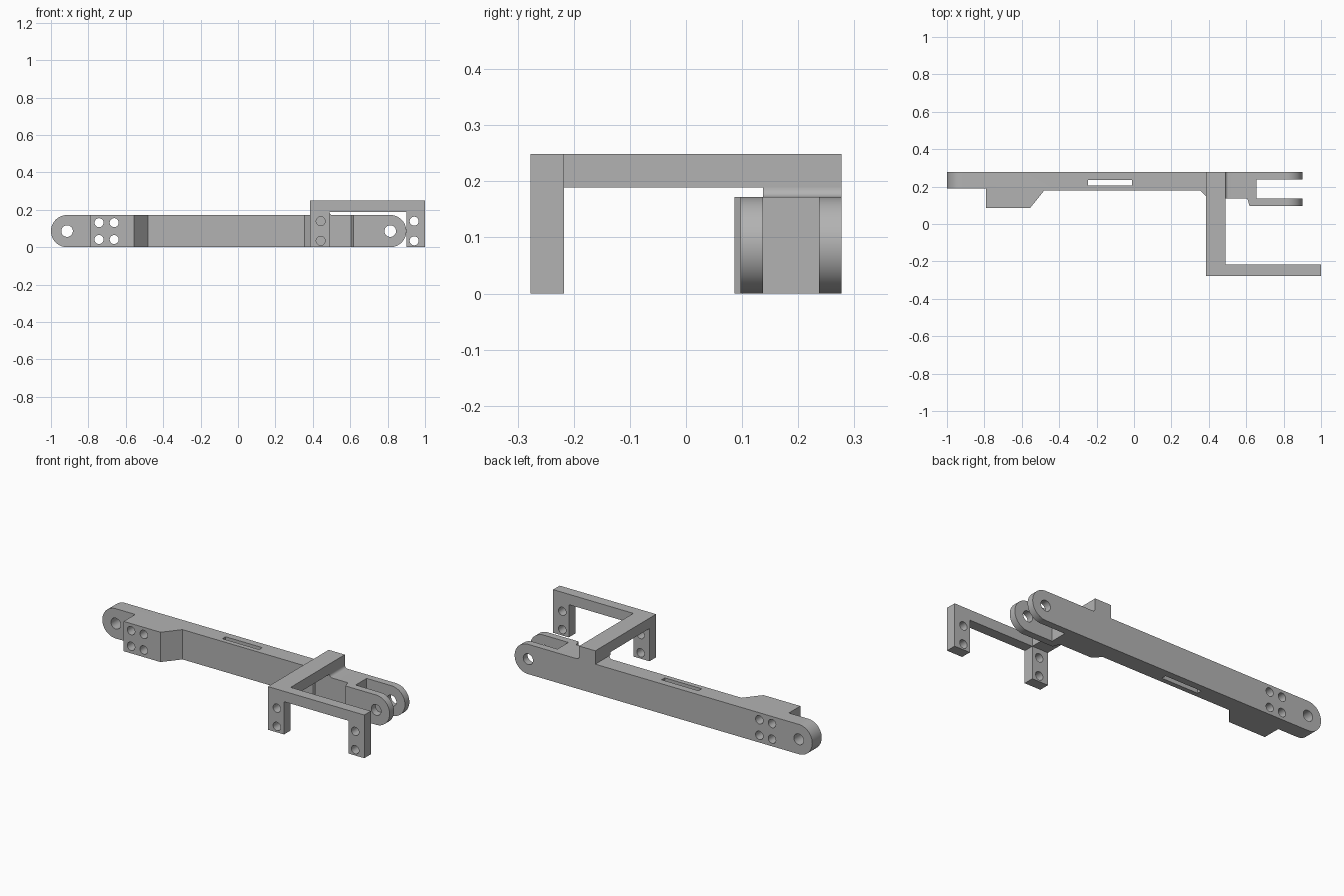
import bpy
import bmesh
import math
from mathutils import Vector

default = bpy.data.objects.get("Cube")
if default:
    bpy.data.objects.remove(default, do_unlink=True)

grey = bpy.data.materials.new("plain grey")
grey.use_nodes = True
COLOUR = (0.45, 0.45, 0.45, 1)
grey.diffuse_color = COLOUR
grey.node_tree.nodes["Principled BSDF"].inputs["Base Color"].default_value = COLOUR


def prism(name, outline, axis, start, end):
    """Extrude an outline along y (outline is x, z) or z (outline is x, y)."""
    place = (lambda a, b: (a, start, b)) if axis == "y" else (lambda a, b: (a, b, start))
    travel = Vector((0, end - start, 0) if axis == "y" else (0, 0, end - start))
    bm = bmesh.new()
    face = bm.faces.new([bm.verts.new(place(a, b)) for a, b in outline])
    grown = bmesh.ops.extrude_face_region(bm, geom=[face])["geom"]
    bmesh.ops.translate(bm, vec=travel, verts=[v for v in grown if isinstance(v, bmesh.types.BMVert)])
    bmesh.ops.recalc_face_normals(bm, faces=bm.faces)
    mesh = bpy.data.meshes.new(name)
    bm.to_mesh(mesh)
    bm.free()
    mesh.materials.append(grey)
    obj = bpy.data.objects.new(name, mesh)
    bpy.context.collection.objects.link(obj)
    return obj


def arc(x, z, radius, first, last, steps):
    angles = [math.radians(first + (last - first) * i / steps) for i in range(steps + 1)]
    return [(x + radius * math.cos(t), z + radius * math.sin(t)) for t in angles]


def rect(x0, x1, b0, b1):
    return [(x0, b0), (x1, b0), (x1, b1), (x0, b1)]


def combine(obj, tool, operation):
    """Apply a boolean and discard its tool."""
    mod = obj.modifiers.new(operation.lower(), "BOOLEAN")
    mod.operation, mod.object, mod.solver = operation, tool, "EXACT"
    bpy.context.view_layer.update()
    result = obj.evaluated_get(bpy.context.evaluated_depsgraph_get())
    mesh = bpy.data.meshes.new_from_object(result)
    obj.modifiers.clear()
    obj.data = mesh
    bpy.data.objects.remove(tool, do_unlink=True)


def drill(obj, x, z, radius):
    hole = prism("hole_cutter", arc(x, z, radius, 0, 352.5, 47), "y", -0.5, 0.5)
    combine(obj, hole, "DIFFERENCE")


def smooth(obj):
    bpy.ops.object.select_all(action="DESELECT")
    obj.select_set(True)
    bpy.context.view_layer.objects.active = obj
    bpy.ops.object.shade_smooth_by_angle(angle=math.radians(25))


BACK, FRONT = 0.277, -0.277
ARM_TOP, R = 0.172, 0.086
BAR_LOW, BAR_TOP = 0.189, 0.249
POST_L, POST_R = 0.385, 0.488

# Arm: plan outline with mounting pad and fork, cut to rounded ends
plan = [(-1, BACK), (-1, 0.191), (-0.79, 0.191), (-0.79, 0.086), (-0.555, 0.086),
        (-0.48, 0.179), (0.355, 0.179), (0.397, 0.137), (0.605, 0.137), (0.618, 0.097),
        (0.9, 0.097), (0.9, 0.137), (0.655, 0.137), (0.655, 0.237), (0.9, 0.237), (0.9, BACK)]
arm = prism("arm", plan, "z", 0, ARM_TOP)
ends = arc(-1 + R, R, R, 90, 270, 32) + arc(0.9 - R, R, R, -90, 90, 32)
combine(arm, prism("end_cutter", ends, "y", -0.5, 0.5), "INTERSECT")

# Pivot holes, pad bolt holes and the thin slot
for x in (-0.914, 0.814):
    drill(arm, x, R, 0.031)
for x in (-0.743, -0.662):
    for z in (0.041, 0.131):
        drill(arm, x, z, 0.024)
combine(arm, prism("slot_cutter", rect(-0.245, -0.01, 0.207, 0.236), "z", -0.1, 0.3), "DIFFERENCE")

# Bracket: front frame with two legs
frame = [(POST_L, 0), (POST_R, 0), (POST_R, BAR_LOW), (0.9, BAR_LOW), (0.9, 0),
         (1, 0), (1, BAR_TOP), (POST_L, BAR_TOP)]
bracket = prism("bracket", frame, "y", FRONT, -0.217)
for x in (0.442, 0.942):
    for z in (0.034, 0.139):
        drill(bracket, x, z, 0.024)

# Cross bar reaching back over the arm
bar = prism("cross_bar", rect(POST_L, POST_R, BAR_LOW, BAR_TOP), "y", -0.217, BACK)
combine(bracket, bar, "UNION")

# Riser joining bar to arm, with a concave fillet toward the fork
gap = BAR_LOW - ARM_TOP
riser = [(POST_L, BAR_LOW), (POST_L, ARM_TOP)]
riser += arc(POST_R + gap, BAR_LOW, gap, 270, 180, 8)
combine(arm, prism("riser", riser, "y", 0.137, BACK), "UNION")

for part in (arm, bracket):
    smooth(part)
